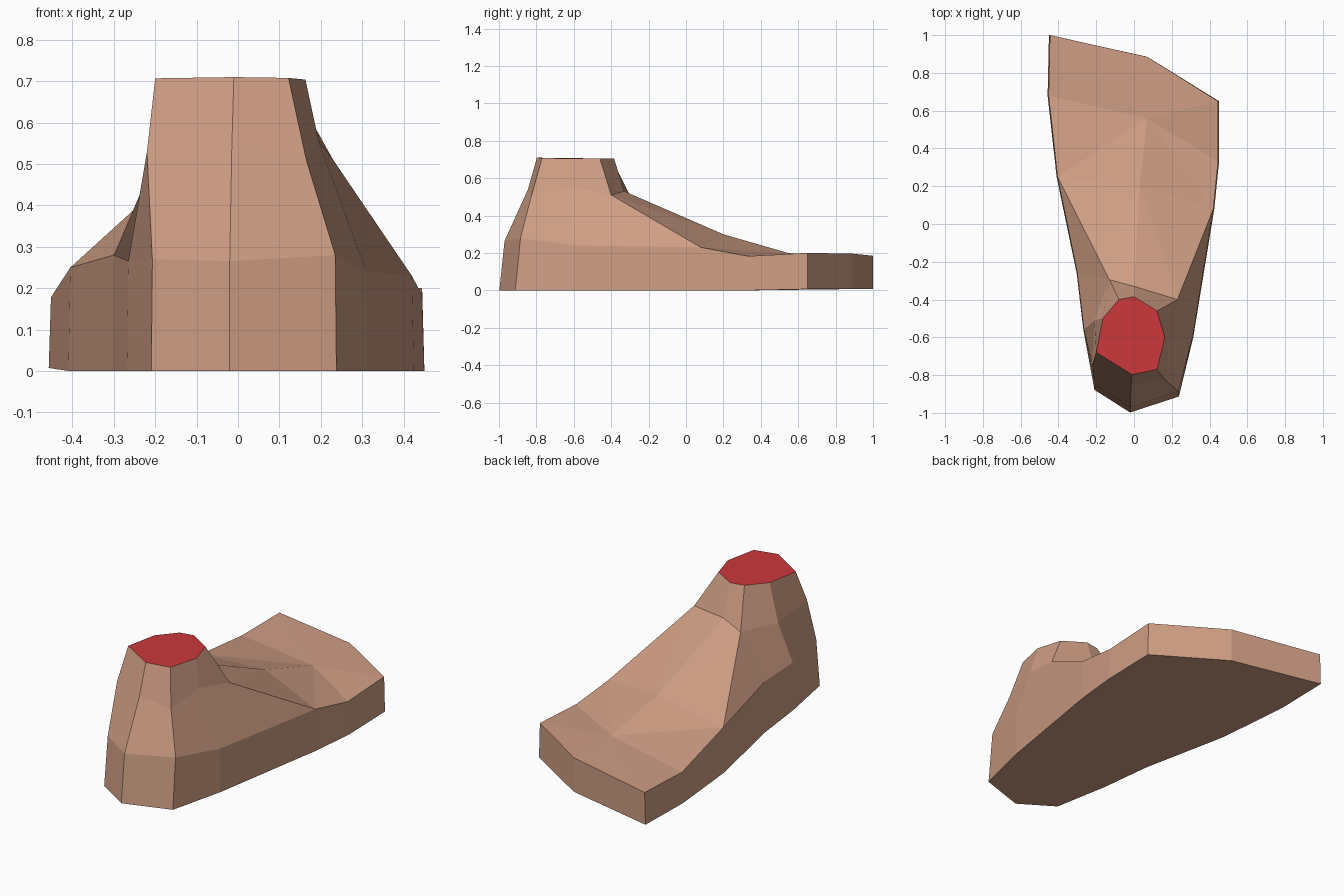
import bpy, bmesh

if "Cube" in bpy.data.objects:
    bpy.data.objects.remove(bpy.data.objects["Cube"])

def material(name, rgb):
    m = bpy.data.materials.new(name)
    m.diffuse_color = (*rgb, 1)
    m.use_nodes = True
    m.node_tree.nodes["Principled BSDF"].inputs["Base Color"].default_value = m.diffuse_color
    return m

skin = material("skin tan", (0.62, 0.34, 0.23))
flesh = material("flesh red", (0.60, 0.04, 0.043))

# Upper rim of the foot's side wall, counterclockwise from the heel
rim_pts = [(-0.02, -0.97, 0.265), (0.235, -0.885, 0.28), (0.31, -0.60, 0.24),
           (0.42, 0.08, 0.23), (0.445, 0.33, 0.183), (0.445, 0.65, 0.20),
           (0.07, 0.885, 0.197), (-0.445, 1.0, 0.185), (-0.452, 0.68, 0.178),
           (-0.405, 0.25, 0.25), (-0.30, -0.26, 0.28), (-0.265, -0.56, 0.265),
           (-0.207, -0.85, 0.27)]
# Ankle ring and cut ring, same order
ankle_pts = [(-0.015, -0.845, 0.54), (0.165, -0.825, 0.51), (0.195, -0.62, 0.555),
             (0.23, -0.40, 0.51), (0.0, -0.33, 0.53), (-0.13, -0.295, 0.50),
             (-0.21, -0.51, 0.49), (-0.22, -0.75, 0.53)]
cut_pts = [(-0.01, -0.797, 0.71), (0.122, -0.77, 0.708), (0.163, -0.60, 0.704),
           (0.122, -0.46, 0.704), (0.0, -0.385, 0.706), (-0.08, -0.40, 0.706),
           (-0.165, -0.50, 0.706), (-0.20, -0.68, 0.707)]

bm = bmesh.new()
ring = lambda pts: [bm.verts.new(p) for p in pts]
rim, ankle, cut = ring(rim_pts), ring(ankle_pts), ring(cut_pts)
# Sole repeats the rim, pushed out a little at the heel
sole = ring([(x * 1.012, y - (0.028 if y < -0.8 else 0), 0.007 if y > 0.5 else 0)
             for x, y, z in rim_pts])
ridge = bm.verts.new((0.03, 0.20, 0.30))
toe = bm.verts.new((0.07, 0.56, 0.196))

def bridge(a, b):
    for i in range(len(a)):
        j = (i + 1) % len(a)
        bm.faces.new((a[i], a[j], b[j], b[i]))

# Side wall, shin stump, sole and cut
bridge(sole, rim)
bridge(ankle, cut)
bm.faces.new(sole[::-1])
cut_face = bm.faces.new(cut)

# Heel: rim up to ankle on both sides
for a, b in ((0, 0), (1, 1), (2, 2)):
    bm.faces.new((rim[a], rim[a + 1], ankle[b + 1], ankle[b]))
bm.faces.new((rim[9], rim[10], ankle[5]))
bm.faces.new((rim[10], rim[11], ankle[6], ankle[5]))
bm.faces.new((rim[11], rim[12], ankle[7], ankle[6]))
bm.faces.new((rim[12], rim[0], ankle[0], ankle[7]))

# Instep: a fan around the ridge point and one around the toe point
instep = [rim[9], ankle[5], ankle[4], ankle[3], rim[3]]
for a, b in zip(instep, instep[1:]):
    bm.faces.new((ridge, b, a))
front = [ridge] + rim[3:10] + [ridge]
for a, b in zip(front, front[1:]):
    bm.faces.new((toe, a, b))

cut_face.material_index = 1
bmesh.ops.recalc_face_normals(bm, faces=bm.faces[:])
mesh = bpy.data.meshes.new("foot")
bm.to_mesh(mesh)
bm.free()
mesh.materials.append(skin)
mesh.materials.append(flesh)
bpy.context.collection.objects.link(bpy.data.objects.new("foot", mesh))
